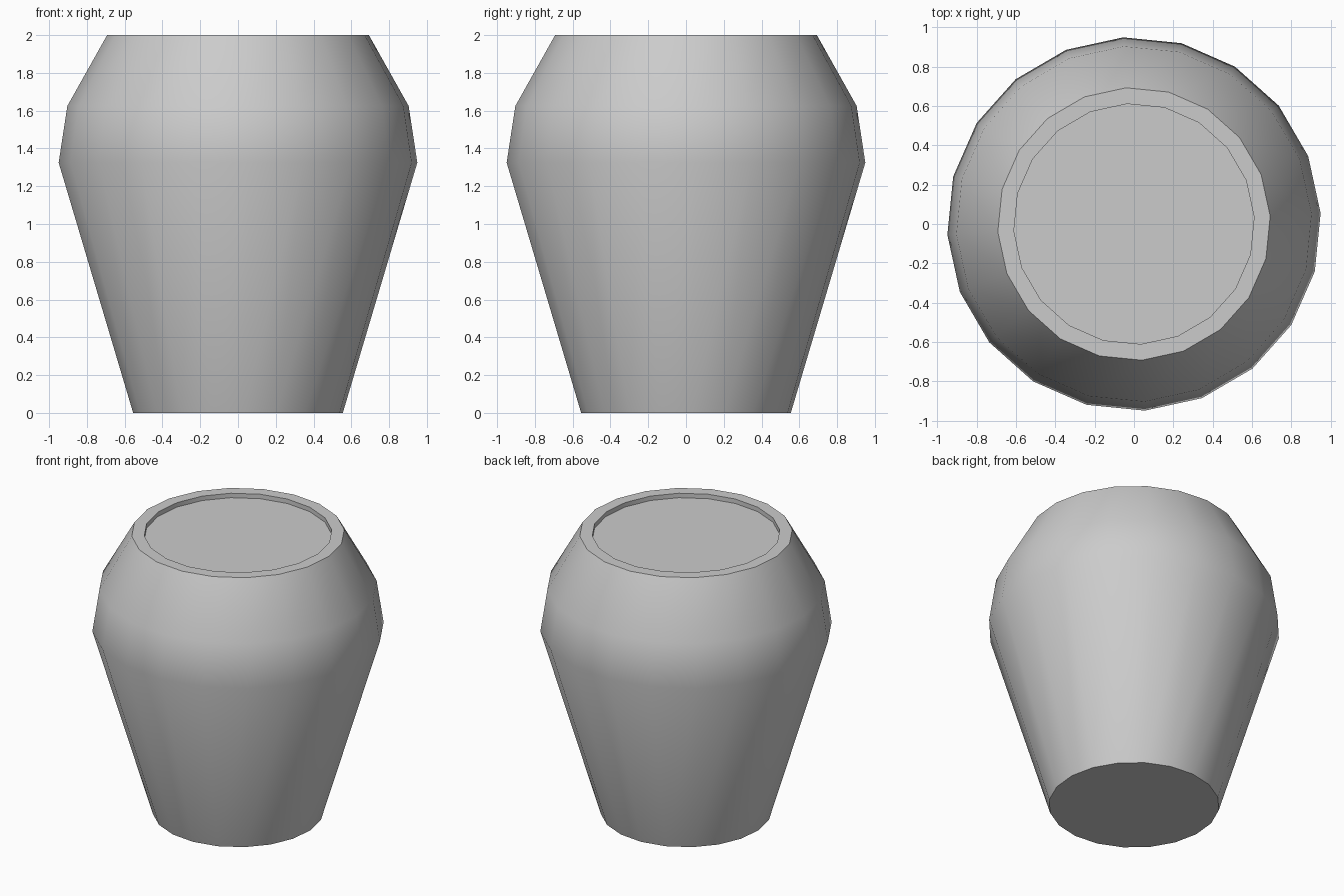
import bpy, bmesh, math

if "Cube" in bpy.data.objects:
    bpy.data.objects.remove(bpy.data.objects["Cube"])

SIDES = 20
TURN = math.radians(3.3)

# Outer wall from the foot up, then over the rim and down to the recessed fill
profile = [(0.556, 0.0), (0.951, 1.325), (0.905, 1.625),
           (0.694, 2.0), (0.612, 2.0), (0.612, 1.968)]

bm = bmesh.new()
rings = []
for r, z in profile:
    rings.append([bm.verts.new((r * math.cos(TURN + i * math.tau / SIDES),
                                r * math.sin(TURN + i * math.tau / SIDES), z))
                  for i in range(SIDES)])

# Walls between neighbouring rings
for low, high in zip(rings, rings[1:]):
    for i in range(SIDES):
        j = (i + 1) % SIDES
        bm.faces.new((low[i], low[j], high[j], high[i]))

# Base and flat fill inside the rim
bm.faces.new(rings[0][::-1])
bm.faces.new(rings[-1])

mesh = bpy.data.meshes.new("pot")
bm.to_mesh(mesh)
bm.free()
pot = bpy.data.objects.new("pot", mesh)
bpy.context.collection.objects.link(pot)

# Soft body, crisp rim and foot
bpy.context.view_layer.objects.active = pot
pot.select_set(True)
bpy.ops.object.shade_smooth_by_angle(angle=math.radians(30))
